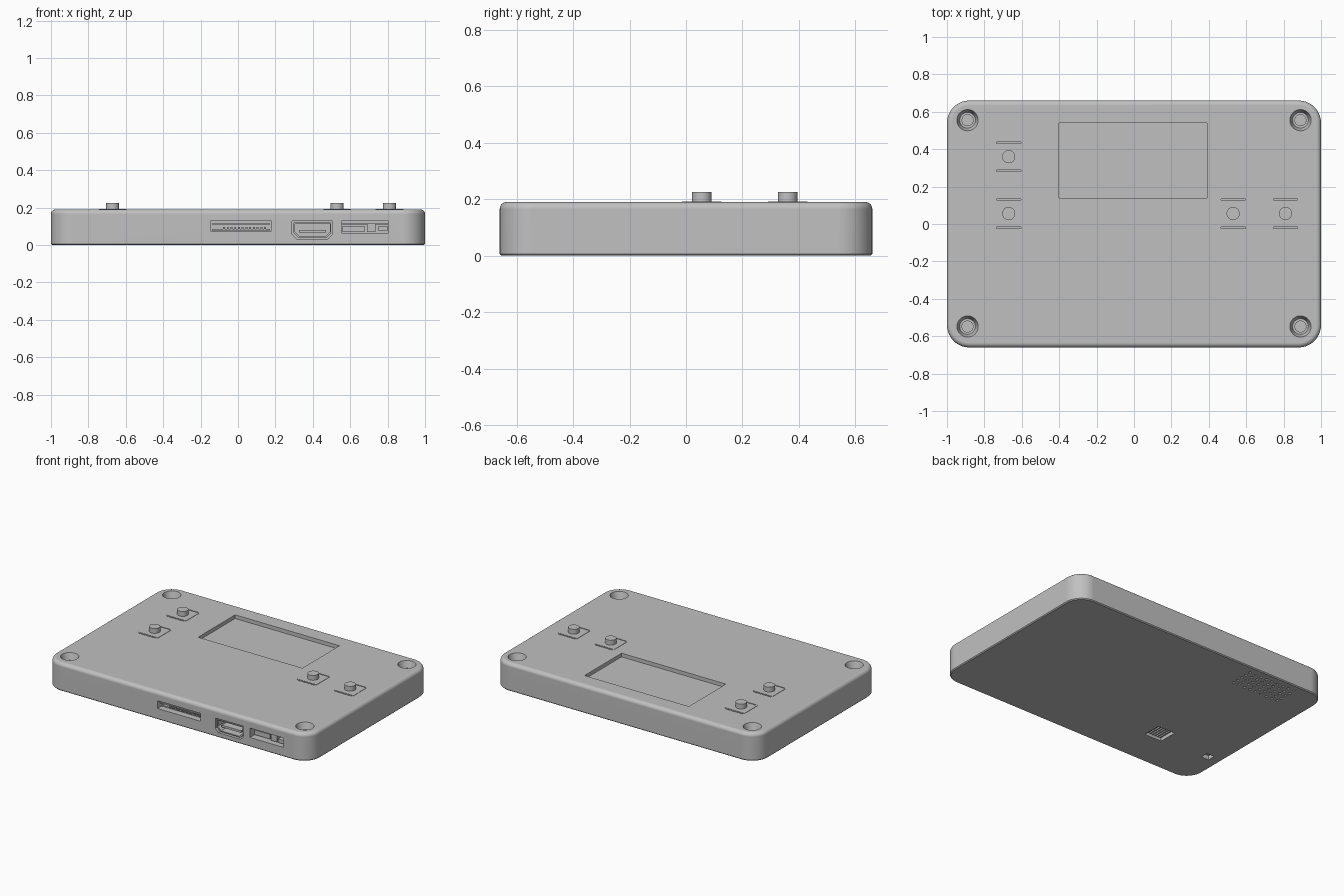
import bpy, bmesh, math
from mathutils import Matrix, Vector

old = bpy.data.objects.get("Cube")
if old:
    bpy.data.objects.remove(old, do_unlink=True)

HX, HY, TOP = 1.0, 0.66, 0.19
FRONT = -HY

grey = bpy.data.materials.new("case_grey")
grey.use_nodes = True
COLOUR = (0.53, 0.53, 0.53, 1)
grey.diffuse_color = COLOUR
grey.node_tree.nodes["Principled BSDF"].inputs["Base Color"].default_value = COLOUR


def box(bm, x0, x1, y0, y1, z0, z1):
    size = Matrix.Diagonal((x1 - x0, y1 - y0, z1 - z0, 1))
    place = Matrix.Translation(((x0 + x1) / 2, (y0 + y1) / 2, (z0 + z1) / 2))
    bmesh.ops.create_cube(bm, size=1, matrix=place @ size)


def cyl(bm, x, y, z0, z1, r0, r1=None, seg=32):
    bmesh.ops.create_cone(bm, cap_ends=True, segments=seg, radius1=r0,
                          radius2=r0 if r1 is None else r1, depth=z1 - z0,
                          matrix=Matrix.Translation((x, y, (z0 + z1) / 2)))


def loft(bm, rings):
    loops = [[bm.verts.new(p) for p in ring] for ring in rings]
    n = len(loops[0])
    for a, b in zip(loops, loops[1:]):
        for i in range(n):
            j = (i + 1) % n
            bm.faces.new((a[i], a[j], b[j], b[i]))
    bm.faces.new(loops[0][::-1])
    bm.faces.new(loops[-1])


def finish(bm, name):
    bmesh.ops.recalc_face_normals(bm, faces=bm.faces[:])
    mesh = bpy.data.meshes.new(name)
    bm.to_mesh(mesh)
    bm.free()
    mesh.materials.append(grey)
    obj = bpy.data.objects.new(name, mesh)
    bpy.context.collection.objects.link(obj)
    return obj


def smooth(obj):
    bpy.ops.object.select_all(action='DESELECT')
    bpy.context.view_layer.objects.active = obj
    obj.select_set(True)
    bpy.ops.object.shade_smooth_by_angle(angle=math.radians(30))


def rounded_ring(inset, z, r=0.12, steps=10):
    ring = []
    for k, (sx, sy) in enumerate([(1, 1), (-1, 1), (-1, -1), (1, -1)]):
        for s in range(steps + 1):
            a = math.pi / 2 * (k + s / steps)
            ring.append((sx * (HX - r) + (r - inset) * math.cos(a),
                         sy * (HY - r) + (r - inset) * math.sin(a), z))
    return ring


def port_ring(y, shrink):
    # Outline of the video port: square top, chamfered lower corners
    x0, x1, z0, z1, c = 0.29 + shrink, 0.505 - shrink, 0.032 + shrink, 0.127 - shrink, 0.025
    return [(x, y, z) for x, z in ((x0, z1), (x0, z0 + c), (x0 + c, z0),
                                   (x1 - c, z0), (x1, z0 + c), (x1, z1))]


# Case: rounded slab with a filleted top edge
bm = bmesh.new()
F = 0.025
rings = [rounded_ring(0.006, 0), rounded_ring(0, 0.006)]
for i in range(7):
    a = math.pi / 2 * i / 6
    rings.append(rounded_ring(F * (1 - math.cos(a)), TOP - F + F * math.sin(a)))
loft(bm, rings)
case = finish(bm, "case")

# Openings in the case
BUTTONS = [(-0.67, 0.36), (-0.67, 0.056), (0.53, 0.056), (0.81, 0.056)]
SCREWS = [(x, y) for x in (-0.89, 0.89) for y in (-0.548, 0.555)]
bm = bmesh.new()
box(bm, -0.4, 0.39, 0.14, 0.54, TOP - 0.025, TOP + 0.05)
for x, y in SCREWS:
    cyl(bm, x, y, TOP - 0.05, TOP + 0.02, 0.042, 0.063)
for x, y in BUTTONS:
    for s in (-1, 1):
        yc = y + s * 0.075
        box(bm, x - 0.065, x + 0.065, yc - 0.004, yc + 0.004, TOP - 0.02, TOP + 0.02)
box(bm, -0.147, 0.179, FRONT - 0.05, FRONT + 0.1, 0.075, 0.128)
loft(bm, [port_ring(FRONT - 0.05, 0), port_ring(FRONT + 0.1, 0)])
box(bm, 0.553, 0.805, FRONT - 0.05, FRONT + 0.1, 0.064, 0.128)
box(bm, -0.555, -0.425, -0.40, -0.27, -0.05, 0.04)
box(bm, -0.93, -0.872, -0.39, -0.335, -0.05, 0.03)
for row in range(5):
    for col in range(9):
        cyl(bm, -0.785 + 0.044 * col, 0.445 + 0.04 * row, -0.03, 0.02, 0.009, seg=10)
cutter = finish(bm, "opening_cutter")
cutter.hide_render = True

mod = case.modifiers.new("openings", 'BOOLEAN')
mod.operation, mod.solver, mod.object = 'DIFFERENCE', 'EXACT', cutter
bpy.context.view_layer.objects.active = case
case.select_set(True)
bpy.ops.object.modifier_apply(modifier=mod.name)
bpy.data.objects.remove(cutter, do_unlink=True)
smooth(case)
weighted = case.modifiers.new("flat_panels", 'WEIGHTED_NORMAL')
weighted.keep_sharp = True

# Push buttons on square switch plates
for i, (x, y) in enumerate(BUTTONS):
    bm = bmesh.new()
    box(bm, x - 0.074, x + 0.074, y - 0.07, y + 0.07, TOP - 0.01, TOP + 0.002)
    cyl(bm, x, y, TOP, 0.225, 0.035)
    smooth(finish(bm, f"push_button_{i + 1}"))

# Recessed screw heads
for i, (x, y) in enumerate(SCREWS):
    bm = bmesh.new()
    cyl(bm, x, y, TOP - 0.055, TOP - 0.04, 0.032)
    smooth(finish(bm, f"screw_head_{i + 1}"))

# Card slot: cover strip and a row of contacts
bm = bmesh.new()
box(bm, -0.14, 0.172, FRONT + 0.015, FRONT + 0.1, 0.108, 0.116)
box(bm, -0.14, 0.172, FRONT + 0.04, FRONT + 0.1, 0.077, 0.085)
for i in range(12):
    x = -0.08 + 0.02 * i
    box(bm, x, x + 0.01, FRONT + 0.03, FRONT + 0.1, 0.085, 0.096)
finish(bm, "card_slot")

# Video port: thin metal shell around a contact tongue
bm = bmesh.new()
outer = [port_ring(FRONT + d, 0.007) for d in (0.008, 0.1)]
inner = [port_ring(FRONT + d, 0.014) for d in (0.008, 0.1)]
loops = [[bm.verts.new(p) for p in ring] for ring in outer + inner]
for a, b in ((0, 1), (2, 3), (0, 2)):
    for i in range(6):
        j = (i + 1) % 6
        bm.faces.new((loops[a][i], loops[a][j], loops[b][j], loops[b][i]))
finish(bm, "video_port_shell")
bm = bmesh.new()
box(bm, 0.325, 0.47, FRONT + 0.02, FRONT + 0.1, 0.066, 0.08)
finish(bm, "video_port_tongue")

# Power port bay: connector with small parts beside it
bm = bmesh.new()
box(bm, 0.56, 0.675, FRONT + 0.04, FRONT + 0.1, 0.07, 0.102)
box(bm, 0.69, 0.735, FRONT + 0.03, FRONT + 0.1, 0.07, 0.115)
box(bm, 0.75, 0.8, FRONT + 0.02, FRONT + 0.1, 0.075, 0.1)
box(bm, 0.555, 0.803, FRONT + 0.06, FRONT + 0.1, 0.108, 0.114)
finish(bm, "power_port_parts")

# Pin block in the underside opening
bm = bmesh.new()
for i in range(6):
    x = -0.545 + 0.02 * i
    box(bm, x, x + 0.01, -0.395, -0.275, 0.015, 0.045)
finish(bm, "underside_pin_block")
